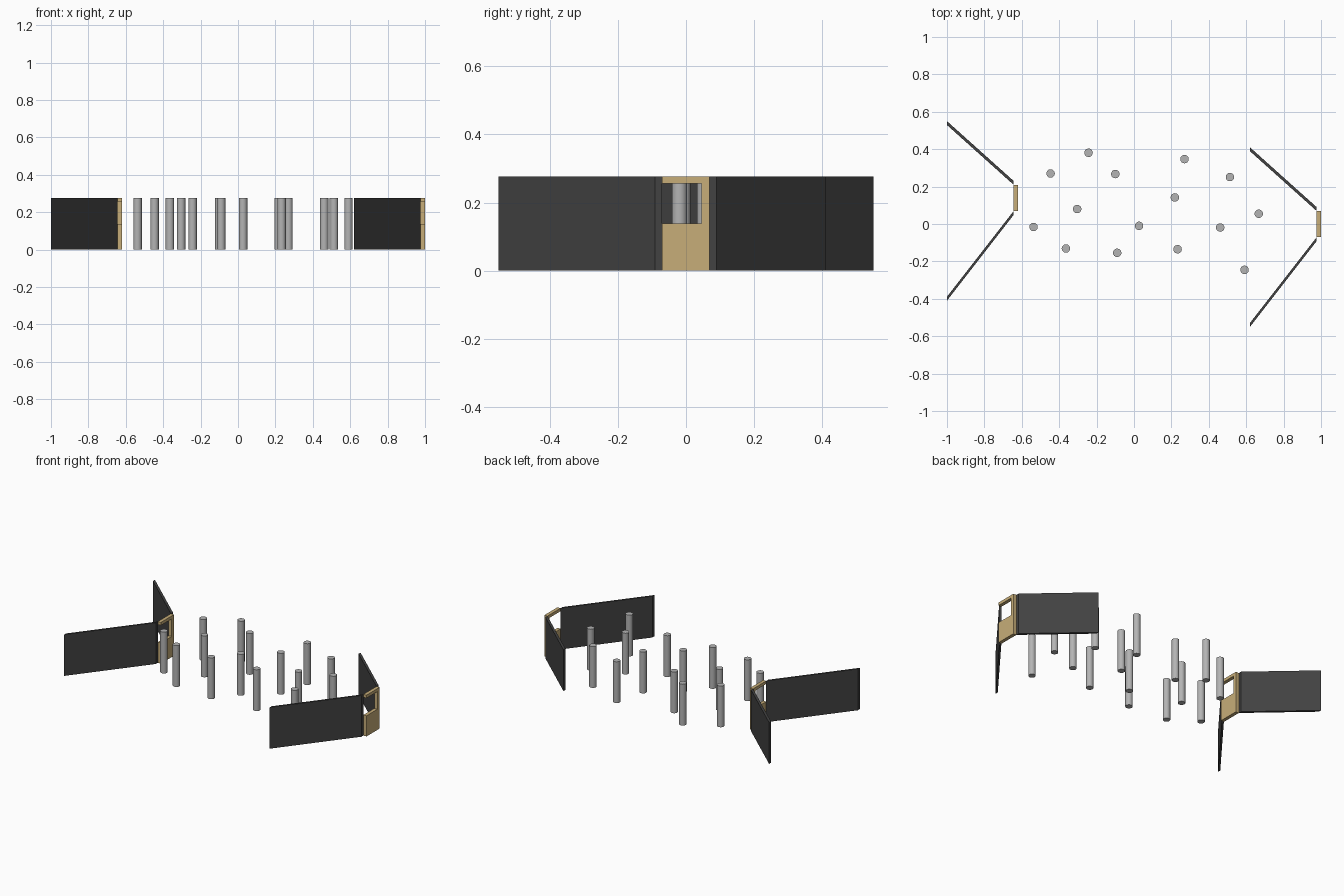
import bpy, bmesh, math
from mathutils import Vector

if "Cube" in bpy.data.objects:
    bpy.data.objects.remove(bpy.data.objects["Cube"])

H = 0.276  # common height


def material(name, rgb):
    m = bpy.data.materials.new(name)
    m.diffuse_color = (*rgb, 1)
    m.use_nodes = True
    m.node_tree.nodes["Principled BSDF"].inputs["Base Color"].default_value = m.diffuse_color
    return m


DARK = material("dark_grey", (0.054, 0.054, 0.054))
TAN = material("tan_wood", (0.57, 0.42, 0.19))
GREY = material("light_grey", (0.456, 0.456, 0.456))


def prism(name, outline, direction, mat):
    """Extrude a flat outline of 3D points along a direction."""
    bm = bmesh.new()
    face = bm.faces.new([bm.verts.new(p) for p in outline])
    ext = bmesh.ops.extrude_face_region(bm, geom=[face])["geom"]
    bmesh.ops.translate(bm, vec=Vector(direction),
                        verts=[g for g in ext if isinstance(g, bmesh.types.BMVert)])
    bmesh.ops.recalc_face_normals(bm, faces=bm.faces)
    mesh = bpy.data.meshes.new(name)
    bm.to_mesh(mesh)
    bm.free()
    mesh.materials.append(mat)
    ob = bpy.data.objects.new(name, mesh)
    bpy.context.collection.objects.link(ob)
    return ob


def funnel(side, dx, dy):
    """Two slanted walls meeting at a gate plate with a side-open window."""
    def wall(name, y_out, y_in, t):
        pts = [(0.62, y_out), (0.977, y_in), (0.977, y_in + t), (0.62, y_out + t)]
        prism(f"{side}_{name}", [(x + dx, y + dy, 0) for x, y in pts], (0, 0, H), DARK)

    wall("back_wall", 0.389, 0.069, 0.021)
    wall("front_wall", -0.55, -0.091, 0.021)
    gate = [(-0.07, 0), (0.069, 0), (0.069, H), (-0.07, H),
            (-0.07, 0.256), (0.045, 0.256), (0.045, 0.138), (-0.07, 0.138)]
    prism(f"{side}_gate", [(0.977 + dx, y + dy, z) for y, z in gate], (0.023, 0, 0), TAN)


funnel("right", 0, 0)
funnel("left", -1.62, 0.14)

# Scattered posts
posts = [(-0.537, -0.016), (-0.446, 0.27), (-0.243, 0.381), (-0.10, 0.267),
         (-0.304, 0.08), (-0.364, -0.131), (-0.09, -0.154), (0.027, -0.01),
         (0.218, 0.142), (0.27, 0.347), (0.513, 0.251), (0.667, 0.055),
         (0.461, -0.019), (0.233, -0.135), (0.591, -0.245)]
for i, (x, y) in enumerate(posts):
    bpy.ops.mesh.primitive_cylinder_add(vertices=32, radius=0.0225, depth=H,
                                        location=(x, y, H / 2))
    ob = bpy.context.object
    ob.name = f"post_{i + 1}"
    ob.data.materials.append(GREY)
    bpy.ops.object.shade_smooth_by_angle(angle=math.radians(30))
